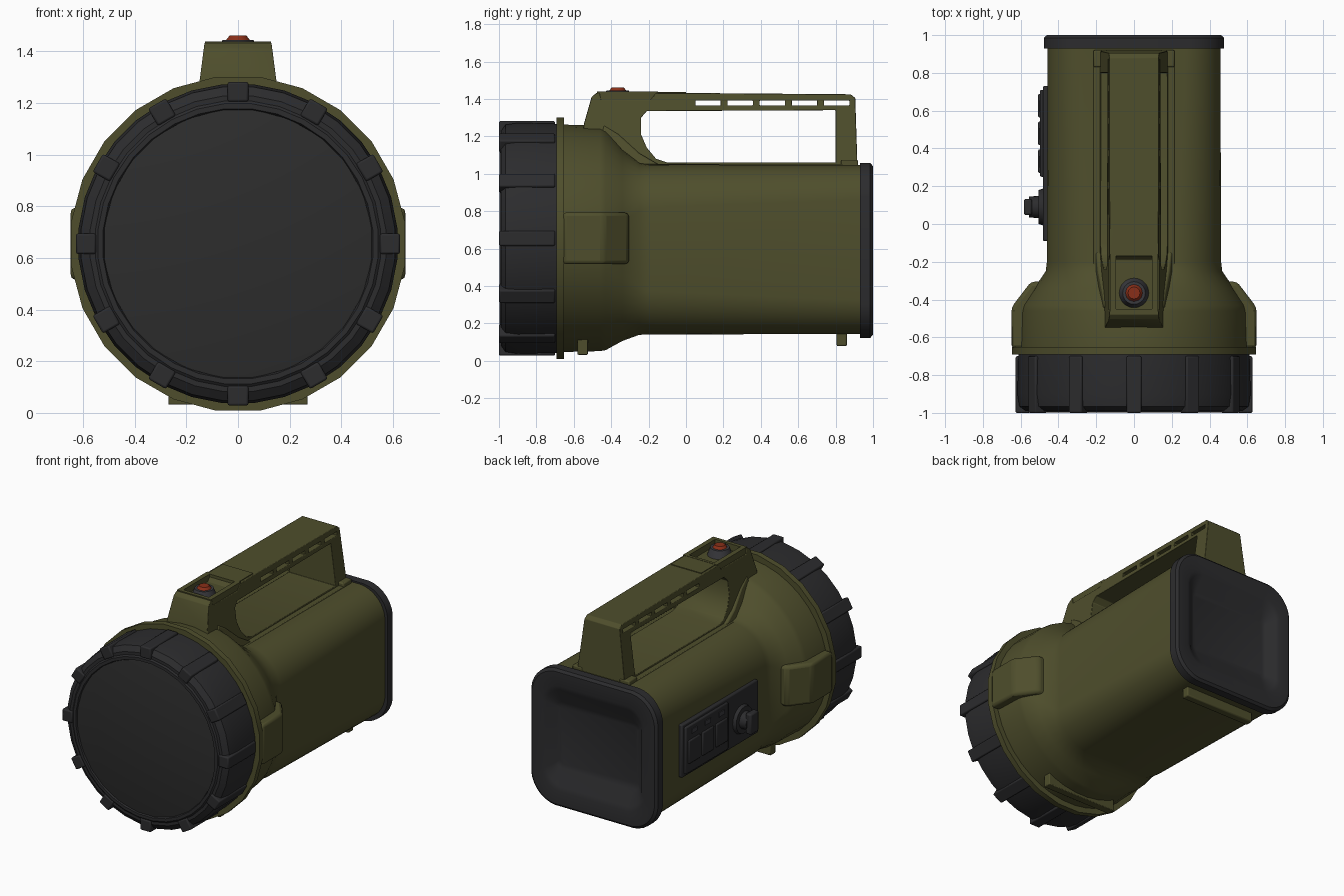
import bpy, bmesh, math
from mathutils import Matrix, Vector

if "Cube" in bpy.data.objects:
    bpy.data.objects.remove(bpy.data.objects["Cube"])


def material(name, rgb):
    m = bpy.data.materials.new(name)
    m.use_nodes = True
    m.diffuse_color = (*rgb, 1)
    m.node_tree.nodes["Principled BSDF"].inputs["Base Color"].default_value = (*rgb, 1)
    return m


OLIVE = material("olive plastic", (0.077, 0.076, 0.025))
RUBBER = material("black rubber", (0.025, 0.025, 0.027))
LENS = material("dark lens", (0.026, 0.026, 0.026))
GREY = material("charcoal", (0.042, 0.042, 0.048))
RED = material("red button", (0.25, 0.028, 0.009))


def finish(name, bm, mat, bevel=0.0, angle=35):
    bmesh.ops.recalc_face_normals(bm, faces=bm.faces[:])
    mesh = bpy.data.meshes.new(name)
    bm.to_mesh(mesh)
    bm.free()
    mesh.materials.append(mat)
    ob = bpy.data.objects.new(name, mesh)
    bpy.context.scene.collection.objects.link(ob)
    bpy.ops.object.select_all(action="DESELECT")
    ob.select_set(True)
    bpy.context.view_layer.objects.active = ob
    if bevel:
        mod = ob.modifiers.new("soft edges", "BEVEL")
        mod.width = bevel
        mod.segments = 2
        mod.limit_method = "ANGLE"
        mod.angle_limit = math.radians(30)
    bpy.ops.object.shade_smooth_by_angle(angle=math.radians(angle))
    return ob


def rounded(hw, hh, r, n):
    """Rounded rectangle outline; a circle when r equals both halves."""
    pts = []
    for q, (sx, sz) in enumerate(((1, 1), (-1, 1), (-1, -1), (1, -1))):
        for i in range(n):
            a = math.pi / 2 * (q + (i + 0.5) / n)
            pts.append((sx * (hw - r) + r * math.cos(a), sz * (hh - r) + r * math.sin(a)))
    return pts


def loft(name, sections, mat, n=8, angle=35):
    """Skin of sections (y, centre z, half width, half height, corner radius)."""
    bm = bmesh.new()
    rings = [[bm.verts.new((x, y, cz + z)) for x, z in rounded(hw, hh, r, n)]
             for y, cz, hw, hh, r in sections]
    for a, b in zip(rings, rings[1:]):
        for i in range(len(a)):
            j = (i + 1) % len(a)
            bm.faces.new((a[i], a[j], b[j], b[i]))
    bm.faces.new(rings[0])
    bm.faces.new(rings[-1])
    return finish(name, bm, mat, angle=angle)


def turned(name, profile, mat, n=8, angle=35):
    return loft(name, [(y, 0.655, r, r, r) for y, r in profile], mat, n, angle)


def prism(name, loops, place, mat, bevel=0.0):
    """Filled outline with holes, extruded to w = -1..1, then mapped by place."""
    cu = bpy.data.curves.new(name, "CURVE")
    cu.dimensions, cu.fill_mode, cu.extrude = "2D", "BOTH", 1
    for loop in loops:
        sp = cu.splines.new("POLY")
        sp.points.add(len(loop) - 1)
        for p, (u, v) in zip(sp.points, loop):
            p.co = (u, v, 0, 1)
        sp.use_cyclic_u = True
    tmp = bpy.data.objects.new("outline", cu)
    bpy.context.scene.collection.objects.link(tmp)
    dg = bpy.context.evaluated_depsgraph_get()
    mesh = bpy.data.meshes.new_from_object(tmp.evaluated_get(dg))
    bm = bmesh.new()
    bm.from_mesh(mesh)
    bpy.data.objects.remove(tmp)
    bmesh.ops.remove_doubles(bm, verts=bm.verts[:], dist=0.0005)
    for v in bm.verts:
        v.co = Vector(place(*v.co))
    return finish(name, bm, mat, bevel)


def box(name, lo, hi, mat, bevel=0.0, turn=None):
    lo, hi = Vector(lo), Vector(hi)
    bm = bmesh.new()
    bmesh.ops.create_cube(bm, size=1, matrix=Matrix.Translation((lo + hi) / 2) @ Matrix.Diagonal((*(hi - lo), 1)))
    if turn:
        bm.transform(turn)
    return finish(name, bm, mat, bevel)


def disc(name, centre, r1, r2, depth, mat, axis=None, n=20):
    bm = bmesh.new()
    m = Matrix.Translation(centre) @ (axis or Matrix())
    bmesh.ops.create_cone(bm, cap_ends=True, segments=n, radius1=r1, radius2=r2, depth=depth, matrix=m)
    return finish(name, bm, mat)


def rect(u0, u1, v0, v1):
    return [(u0, v0), (u1, v0), (u1, v1), (u0, v1)]


# Housing: round bell blending into the squared battery case
loft("housing", [(-0.67, 0.655, 0.612, 0.61, 0.61), (-0.46, 0.655, 0.605, 0.605, 0.605),
                 (-0.43, 0.65, 0.595, 0.595, 0.58), (-0.34, 0.62, 0.53, 0.515, 0.42),
                 (-0.25, 0.598, 0.468, 0.46, 0.28), (-0.2, 0.595, 0.462, 0.455, 0.25),
                 (0.932, 0.595, 0.458, 0.452, 0.2)], OLIVE, 10, 50)
turned("bell_flange", [(-0.692, 0.6), (-0.692, 0.652), (-0.652, 0.652), (-0.652, 0.6)], OLIVE, 6)

# Rubber bezel with grip lugs, and the lens
turned("bezel", [(-0.685, 0.58), (-0.685, 0.615), (-0.9, 0.62), (-0.965, 0.61), (-0.99, 0.575),
                 (-0.99, 0.555), (-0.998, 0.545), (-0.998, 0.525), (-0.98, 0.518)], RUBBER)
turned("lens", [(-0.97, 0.522), (-0.988, 0.522), (-0.99, 0.515)], LENS, 6)
centre = Matrix.Translation((0, 0, 0.655))
for i in range(12):
    spin = centre @ Matrix.Rotation(math.radians(30 * i), 4, "Y")
    box("grip_lug", (-0.04, -1, 0.55), (0.04, -0.7, 0.627), RUBBER, 0.008, spin)

# Rear rubber cap with a dished centre
loft("rear_cap", [(0.93, 0.59, 0.45, 0.44, 0.19), (0.93, 0.59, 0.478, 0.468, 0.2),
                  (0.985, 0.59, 0.478, 0.468, 0.2), (1.0, 0.59, 0.462, 0.452, 0.19),
                  (1.0, 0.59, 0.385, 0.36, 0.14), (0.99, 0.59, 0.36, 0.33, 0.12),
                  (0.945, 0.59, 0.31, 0.225, 0.04), (0.938, 0.59, 0.29, 0.2, 0.03)], RUBBER, 8, 30)

# Handle with a switch recess, a grip opening and a row of slots, flaring toward its base
outer = [(-0.56, 1.15), (-0.545, 1.27), (-0.505, 1.41), (-0.48, 1.432), (-0.462, 1.432),
         (-0.455, 1.395), (-0.19, 1.395), (-0.16, 1.432), (0, 1.432),
         (0.88, 1.425), (0.905, 1.405), (0.918, 1.0), (-0.2, 1.0)]
grip = [(-0.21, 1.335), (0.8, 1.34), (0.8, 1.06), (-0.1, 1.06), (-0.16, 1.08),
        (-0.21, 1.14), (-0.24, 1.21), (-0.24, 1.3)]
slots = [rect(y, y + 0.135, 1.365, 1.392) for y in (0.05 + 0.172 * k for k in range(5))]
prism("handle", [outer, grip] + slots,
      lambda u, v, w: (w * (0.13 + (1.43 - v) * 0.13), u, v), OLIVE, 0.006)
box("handle_base", (-0.215, -0.22, 1.0), (0.215, 0.92, 1.052), OLIVE, 0.005)
prism("handle_gusset", [[(-0.46, 1.15), (-0.44, 1.26), (-0.36, 1.21), (-0.25, 1.11), (-0.13, 1.04), (-0.24, 1.0)]],
      lambda u, v, w: (w * (0.15 + (1.29 - v) * 0.22), u, v), OLIVE, 0.008)
for s in (-1, 1):
    box("rear_bracket", (s * 0.14, 0.83, 1.0), (s * 0.215, 0.92, 1.075), OLIVE, 0.008)

# Switch surround and push button
prism("switch_surround", [rect(-0.128, 0.128, -0.475, -0.15), rect(-0.095, 0.095, -0.45, -0.17)],
      lambda u, v, w: (u, v, 1.41 + 0.029 * w), OLIVE)
box("switch_plate", (-0.115, -0.16, 1.425), (0.115, 0, 1.437), OLIVE)
disc("button_collar", (0, -0.365, 1.418), 0.08, 0.06, 0.054, GREY)
disc("push_button", (0, -0.365, 1.453), 0.046, 0.032, 0.018, RED, n=12)

# Side strap pads
for s in (-1, 1):
    prism("side_pad", [[(0.45, -0.66), (0.648, -0.66), (0.648, -0.44), (0.545, -0.305), (0.42, -0.305)]],
          lambda u, v, w: (s * u, v, 0.655 + 0.138 * w), OLIVE, 0.02)

# Feet
box("front_foot", (-0.27, -0.58, 0.032), (0.27, -0.525, 0.2), OLIVE, 0.005)
box("rear_foot", (-0.27, 0.805, 0.078), (0.27, 0.86, 0.18), OLIVE, 0.008)

# Control panel: backing, keys, strip and rotary knob
box("control_panel", (-0.483, -0.09, 0.415), (-0.44, 0.73, 0.775), RUBBER, 0.008)
box("key_bed", (-0.498, 0.25, 0.435), (-0.47, 0.71, 0.755), RUBBER, 0.008)
for k in range(3):
    y = 0.27 + 0.147 * k
    box("key", (-0.508, y, 0.5), (-0.48, y + 0.125, 0.66), RUBBER, 0.008)
    box("indicator", (-0.503, y + 0.03, 0.695), (-0.48, y + 0.09, 0.725), GREY)
sideways = Matrix.Rotation(-math.pi / 2, 4, "Y")
disc("knob_base", (-0.49, 0.09, 0.575), 0.1, 0.09, 0.03, RUBBER, sideways)
disc("knob", (-0.525, 0.09, 0.575), 0.06, 0.055, 0.06, RUBBER, sideways)
box("knob_grip", (-0.583, 0.047, 0.505), (-0.54, 0.133, 0.645), RUBBER, 0.01)
